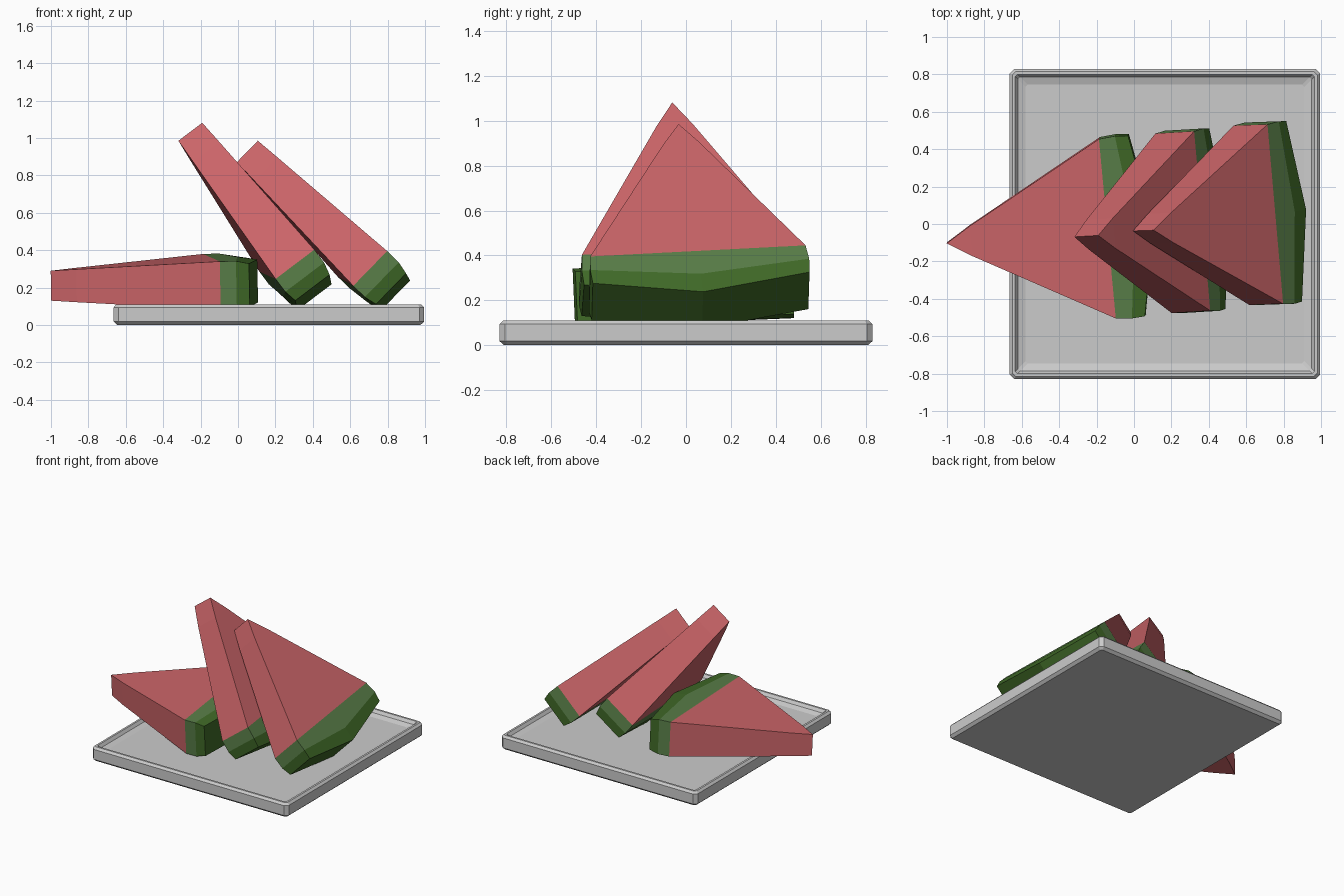
import bpy
import bmesh
from mathutils import Vector, Matrix

if "Cube" in bpy.data.objects:
    bpy.data.objects.remove(bpy.data.objects["Cube"])


def material(name, rgb):
    m = bpy.data.materials.new(name)
    m.diffuse_color = (*rgb, 1)
    m.use_nodes = True
    m.node_tree.nodes["Principled BSDF"].inputs["Base Color"].default_value = m.diffuse_color
    return m


FLESH = material("flesh_red", (0.6, 0.13, 0.14))
PALE = material("pale_rind", (0.10, 0.21, 0.065))
RIND = material("dark_rind", (0.05, 0.14, 0.02))


def finish(bm, name, mats=()):
    bmesh.ops.recalc_face_normals(bm, faces=bm.faces)
    mesh = bpy.data.meshes.new(name)
    bm.to_mesh(mesh)
    bm.free()
    for m in mats:
        mesh.materials.append(m)
    obj = bpy.data.objects.new(name, mesh)
    bpy.context.collection.objects.link(obj)
    return obj


# Square tray: stacked chamfered-square rings of (half size, corner chamfer, z)
def tray():
    bm = bmesh.new()
    rings = []
    for h, c, z in [(0.81, 0.012, 0), (0.83, 0.025, 0.018), (0.83, 0.025, 0.094),
                    (0.815, 0.018, 0.11), (0.80, 0.012, 0.11),
                    (0.785, 0.012, 0.088), (0.745, 0.012, 0.075)]:
        k = h - c
        pts = [(k, -h), (h, -k), (h, k), (k, h), (-k, h), (-h, k), (-h, -k), (-k, -h)]
        rings.append([bm.verts.new((x + 0.165, y, z)) for x, y in pts])
    for a, b in zip(rings, rings[1:]):
        for i in range(8):
            j = (i + 1) % 8
            bm.faces.new((a[i], a[j], b[j], b[i]))
    bm.faces.new(rings[0])
    bm.faces.new(rings[-1])
    finish(bm, "tray")


# Wedge slice: sections from tip to rind of (edge x, middle x, half width, half thickness)
SECTIONS = [(0.13, 0.13, 0.080, 0.088), (0.864, 0.864, 0.482, 0.130),
            (0.95, 1.01, 0.490, 0.130), (1.02, 1.11, 0.485, 0.115)]


def slice_wedge(name, tip, axis, across):
    bm = bmesh.new()
    t_lo, t_hi = (bm.verts.new((0, 0, s * 0.08)) for s in (-1, 1))
    rings = []
    for xe, xm, w, t in SECTIONS:
        pts = [(xe, -w, -t), (xm, 0, -t), (xe, w, -t), (xe, w, t), (xm, 0, t), (xe, -w, t)]
        rings.append([bm.verts.new(p) for p in pts])
    # pointed end
    r = rings[0]
    for f in [(t_lo, r[0], r[1], r[2]), (t_hi, r[3], r[4], r[5]),
              (t_lo, r[2], r[3], t_hi), (t_hi, r[5], r[0], t_lo)]:
        bm.faces.new(f)
    # flesh, pale rind and dark rind bands
    for mat, (a, b) in enumerate(zip(rings, rings[1:])):
        for i in range(6):
            j = (i + 1) % 6
            bm.faces.new((a[i], a[j], b[j], b[i])).material_index = mat
    # outer skin
    r = rings[-1]
    for f in [(r[0], r[1], r[4], r[5]), (r[1], r[2], r[3], r[4])]:
        bm.faces.new(f).material_index = 2
    obj = finish(bm, name, (FLESH, PALE, RIND))
    x = Vector(axis).normalized()
    y = Vector(across)
    y = (y - x * y.dot(x)).normalized()
    rot = Matrix((x, y, x.cross(y))).transposed().to_4x4()
    obj.matrix_world = Matrix.Translation(tip) @ rot


tray()
slice_wedge("lying_slice", (-1, -0.10, 0.21), (0.86, 0.08, 0.02), (-0.08, 0.96, 0.04))
slice_wedge("middle_slice", (-0.255, -0.065, 1.033), (0.517, 0.075, -0.69), (-0.042, 0.478, 0.018))
slice_wedge("front_slice", (0.05, -0.035, 0.928), (0.617, 0.085, -0.603), (-0.037, 0.482, 0.02))
